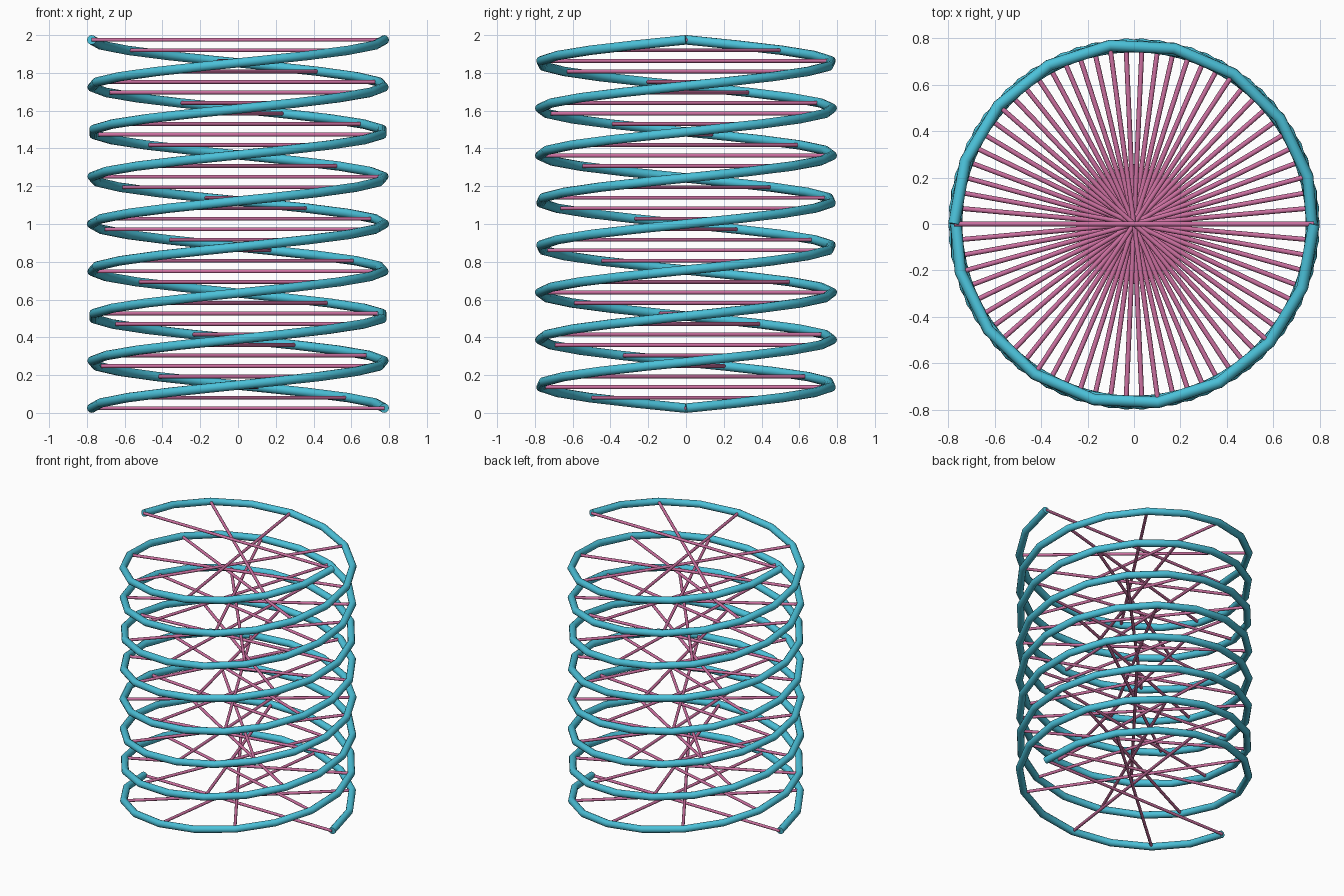
import bpy
import math
from mathutils import Vector

if "Cube" in bpy.data.objects:
    bpy.data.objects.remove(bpy.data.objects["Cube"])

RADIUS, Z0, Z1 = 0.775, 0.025, 1.975   # helix centre line
TURNS, RUNGS = 4, 36
SEGMENTS = (RUNGS - 1) * 2             # strand segments, two per rung step


def material(name, rgb):
    m = bpy.data.materials.new(name)
    m.diffuse_color = (*rgb, 1)
    m.use_nodes = True
    m.node_tree.nodes["Principled BSDF"].inputs["Base Color"].default_value = m.diffuse_color
    return m


teal = material("teal", (0.07, 0.53, 0.69))
pink = material("pink", (0.60, 0.16, 0.35))


def helix_point(t, phase):
    a = phase + t * TURNS * math.tau
    return Vector((RADIUS * math.cos(a), RADIUS * math.sin(a), Z0 + t * (Z1 - Z0)))


def tubes(name, paths, radius, sides_res, mat):
    """Round tubes along polylines, turned into one smooth mesh."""
    cu = bpy.data.curves.new(name, 'CURVE')
    cu.dimensions = '3D'
    cu.bevel_depth = radius
    cu.bevel_resolution = sides_res
    cu.use_fill_caps = True
    for path in paths:
        s = cu.splines.new('POLY')
        s.points.add(len(path) - 1)
        for p, co in zip(s.points, path):
            p.co = (*co, 1)
    cu.materials.append(mat)
    ob = bpy.data.objects.new(name, cu)
    bpy.context.collection.objects.link(ob)
    bpy.ops.object.select_all(action='DESELECT')
    ob.select_set(True)
    bpy.context.view_layer.objects.active = ob
    bpy.ops.object.convert(target='MESH')
    bpy.ops.object.shade_smooth_by_angle(angle=math.radians(50))


# Two opposite helical strands
for name, phase in (("strand_a", 0), ("strand_b", math.pi)):
    tubes(name, [[helix_point(i / SEGMENTS, phase) for i in range(SEGMENTS + 1)]],
          0.025, 4, teal)

# Straight rungs joining the strands across the axis
tubes("rungs", [[helix_point(i / (RUNGS - 1), p) for p in (0, math.pi)]
                for i in range(RUNGS)], 0.0105, 3, pink)
